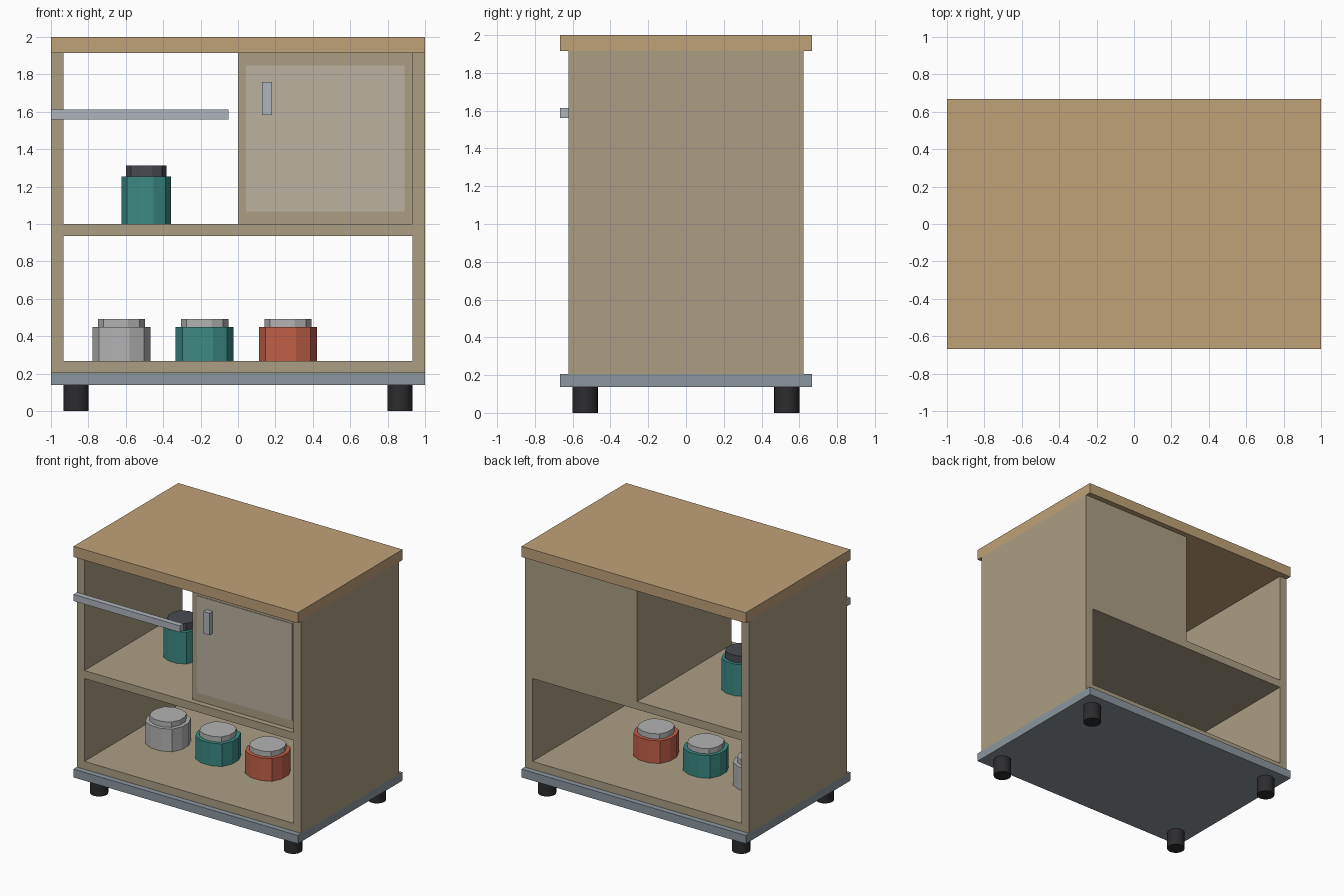
import bpy, bmesh, math

if "Cube" in bpy.data.objects:
    bpy.data.objects.remove(bpy.data.objects["Cube"])


def material(name, r, g, b):
    m = bpy.data.materials.new(name)
    m.diffuse_color = [(c / 255) ** 2.2 for c in (r, g, b)] + [1]
    m.use_nodes = True
    m.node_tree.nodes["Principled BSDF"].inputs["Base Color"].default_value = m.diffuse_color
    return m


BODY = material("body_wood", 170, 157, 130)
TOP = material("worktop_wood", 190, 160, 119)
PANEL = material("panel", 186, 177, 158)
BASE = material("base_metal", 138, 149, 157)
METAL = material("rail_metal", 173, 179, 187)
DARK = material("dark", 48, 48, 50)
DARK_LID = material("dark_lid", 75, 76, 83)
GREY = material("light_grey", 178, 178, 178)
TEAL = material("teal", 62, 137, 130)
RED = material("red", 192, 96, 74)


def add(name, bm, mat=None):
    bmesh.ops.recalc_face_normals(bm, faces=bm.faces)
    mesh = bpy.data.meshes.new(name)
    bm.to_mesh(mesh)
    bm.free()
    ob = bpy.data.objects.new(name, mesh)
    bpy.context.collection.objects.link(ob)
    if mat:
        mesh.materials.append(mat)
    return ob


def box(name, x, y, z, mat=None):
    """Box from (min, max) ranges."""
    bm = bmesh.new()
    bmesh.ops.create_cube(bm, size=1)
    for v in bm.verts:
        v.co = [r[0] if c < 0 else r[1] for c, r in zip(v.co, (x, y, z))]
    return add(name, bm, mat)


def prism(name, outline, z0, z1, mat):
    bm = bmesh.new()
    face = bm.faces.new([bm.verts.new((x, y, z0)) for x, y in outline])
    ext = bmesh.ops.extrude_face_region(bm, geom=[face], use_keep_orig=True)
    for v in ext["geom"]:
        if isinstance(v, bmesh.types.BMVert):
            v.co.z = z1
    return add(name, bm, mat)


def rounded_square(cx, cy, h):
    """Twelve-sided rounded square of half width h."""
    quarter = [(1, -.28), (1, .28), (.77, .77)]
    pts = []
    for i in range(4):
        c, s = round(math.cos(i * math.pi / 2)), round(math.sin(i * math.pi / 2))
        pts += [(cx + h * (c * a - s * b), cy + h * (s * a + c * b)) for a, b in quarter]
    return pts


def jar(name, x, z, r, height, lid_r, lid_height, mat, lid_mat):
    prism(name + "_body", rounded_square(x, 0, r), z, z + height, mat)
    prism(name + "_lid", rounded_square(x, 0, lid_r), z + height, z + height + lid_height, lid_mat)


# Cabinet carcass: one block with the open shelves and door recess cut out
carcass = box("carcass", (-1, 1), (-.623, .623), (.205, 1.915), BODY)
cutters = [
    box("cut_lower_shelf", (-.933, .933), (-1, 1), (.268, .936)),
    box("cut_upper_shelf", (-.933, 0), (-1, 1), (1.0, 2.2)),
    box("cut_door_recess", (-.5, .933), (-1.1, -.578), (1.0, 2.3)),
]
for c in cutters:
    c.hide_render = True
    c.hide_viewport = True
    mod = carcass.modifiers.new(c.name, "BOOLEAN")
    mod.object = c
    mod.operation = "DIFFERENCE"
    mod.solver = "EXACT"

# Worktop and base plate
box("worktop", (-1, 1), (-.667, .667), (1.915, 2), TOP)
box("base_plate", (-1, 1), (-.667, .667), (.138, .205), BASE)

# Door panel, door handle, front rail
box("door_panel", (.043, .89), (-.582, -.575), (1.068, 1.848), PANEL)
box("door_handle", (.128, .182), (-.623, -.578), (1.583, 1.76), METAL)
box("front_rail", (-1, -.05), (-.667, -.623), (1.56, 1.613), METAL)

# Feet
for sx, nx in ((-1, "left"), (1, "right")):
    for sy, ny in ((-1, "front"), (1, "back")):
        ring = [(sx * .865 + .067 * math.cos(a * math.pi / 10),
                 sy * .533 + .067 * math.sin(a * math.pi / 10)) for a in range(20)]
        foot = prism(f"{ny}_{nx}_foot", ring, 0, .138, DARK)
        bpy.ops.object.select_all(action="DESELECT")
        foot.select_set(True)
        bpy.context.view_layer.objects.active = foot
        bpy.ops.object.shade_smooth_by_angle()

# Jars on the shelves
for i, mat in enumerate((GREY, TEAL, RED)):
    jar(f"lower_jar_{i + 1}", -.623 + .445 * i, .268, .155, .182, .126, .042, mat, GREY)
jar("upper_jar", -.49, 1.0, .133, .255, .108, .057, TEAL, DARK_LID)
